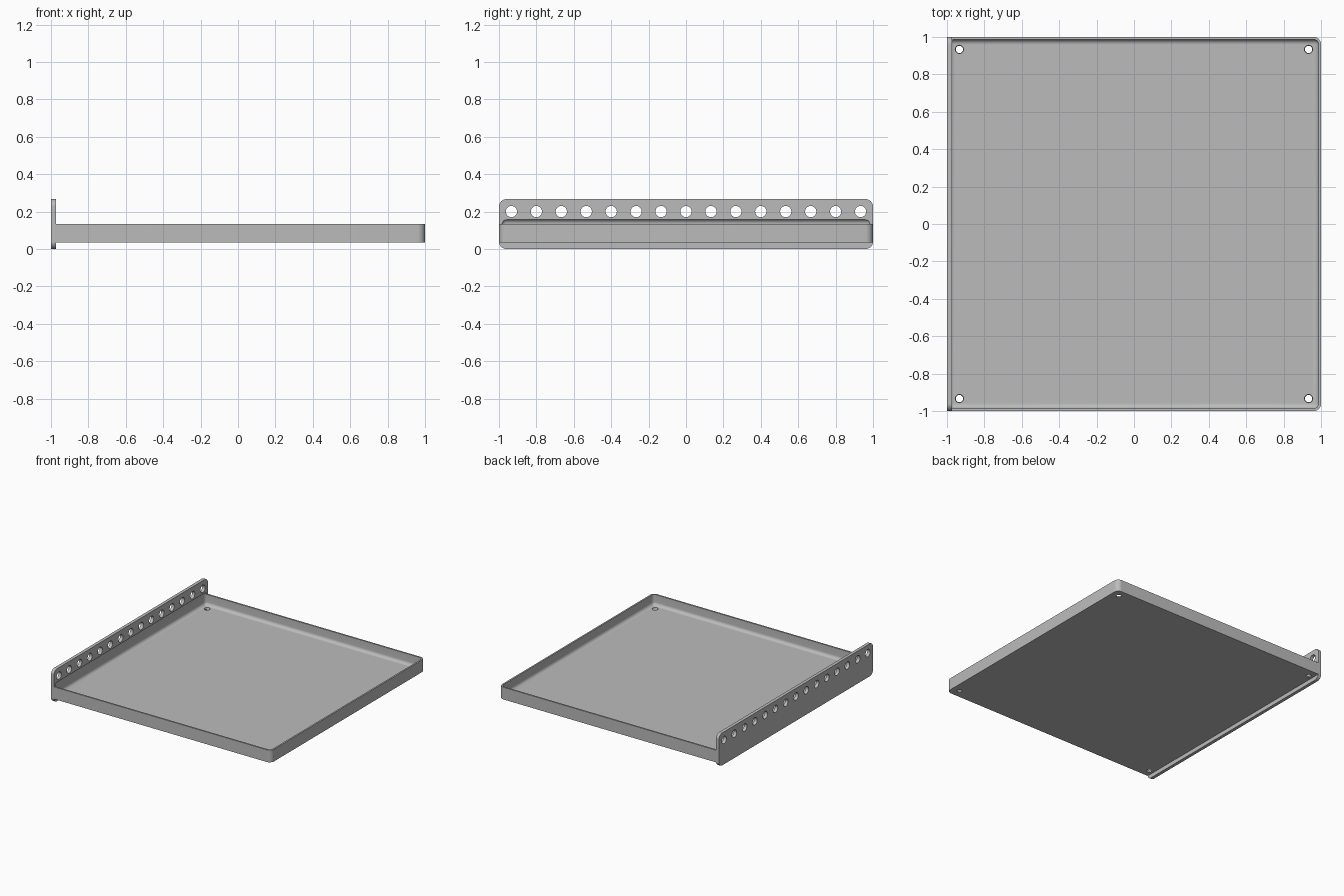
import bpy, bmesh, math
from mathutils import Matrix

old = bpy.data.objects.get("Cube")
if old:
    bpy.data.objects.remove(old, do_unlink=True)

U = 2 / 15             # hole pitch, the grid unit of the part
WALL = U / 10          # wall and floor thickness
FILLET = U / 5         # inner rounding, also the plate thickness
CORNER = WALL + FILLET
BASE, RIM = U / 4, U   # tray underside and rim heights

grey = bpy.data.materials.new("plain grey")
grey.use_nodes = True
grey.diffuse_color = (0.5, 0.5, 0.5, 1)
grey.node_tree.nodes["Principled BSDF"].inputs["Base Color"].default_value = (0.5, 0.5, 0.5, 1)


def make(name, bm):
    bmesh.ops.recalc_face_normals(bm, faces=bm.faces)
    mesh = bpy.data.meshes.new(name)
    bm.to_mesh(mesh)
    bm.free()
    mesh.materials.append(grey)
    obj = bpy.data.objects.new(name, mesh)
    bpy.context.collection.objects.link(obj)
    return obj


def block(name, lo, hi, radius, pick, segments=8):
    """Box between two corners, with the edges chosen by pick rounded."""
    bm = bmesh.new()
    bmesh.ops.create_cube(bm, size=1)
    for v in bm.verts:
        v.co = [a + (b - a) * (c + 0.5) for a, b, c in zip(lo, hi, v.co)]
    edges = [e for e in bm.edges if pick(e.verts[0].co, e.verts[1].co)]
    bmesh.ops.bevel(bm, geom=edges, offset=radius, segments=segments,
                    profile=0.5, affect='EDGES')
    return make(name, bm)


def combine(target, other, operation):
    mod = target.modifiers.new(operation.lower(), 'BOOLEAN')
    mod.operation, mod.solver, mod.object = operation, 'EXACT', other
    bpy.ops.object.select_all(action='DESELECT')
    bpy.context.view_layer.objects.active = target
    target.select_set(True)
    bpy.ops.object.modifier_apply(modifier=mod.name)
    bpy.data.objects.remove(other, do_unlink=True)


# Tray body: the two upright corners away from the plate are rounded
tray = block("tray_with_mounting_plate", (-1, -1, BASE), (1, 1, RIM), CORNER,
             lambda a, b: a.x > 0.9 and b.x > 0.9 and abs(a.z - b.z) > 0.01)

# Mounting plate: all four corners rounded
plate = block("mounting_plate", (-1, -1, 0), (FILLET - 1, 1, 2 * U), CORNER,
              lambda a, b: abs(a.x - b.x) > 0.01)
combine(tray, plate, 'UNION')

# Hollow with every edge rounded, reaching slightly into the plate
inner = 1 - WALL
hollow = block("hollow_cutter", (-inner, -inner, BASE + WALL),
               (inner, inner, RIM + FILLET), FILLET, lambda a, b: True)
combine(tray, hollow, 'DIFFERENCE')

# Row of holes through the plate, and a tapered hole in each floor corner
bm = bmesh.new()
for i in range(-7, 8):
    bmesh.ops.create_cone(
        bm, cap_ends=True, segments=32, radius1=0.03, radius2=0.03, depth=0.1,
        matrix=Matrix.Translation((-1, i * U, 1.5 * U)) @ Matrix.Rotation(math.pi / 2, 4, 'Y'))
for x in (-7 * U, 7 * U):
    for y in (-7 * U, 7 * U):
        bmesh.ops.create_cone(
            bm, cap_ends=True, segments=32, radius1=0.018, radius2=0.024, depth=2 * WALL,
            matrix=Matrix.Translation((x, y, BASE + WALL / 2)))
combine(tray, make("hole_cutter", bm), 'DIFFERENCE')

# Smooth the rounded parts, keep the edges crisp
bpy.ops.object.select_all(action='DESELECT')
bpy.context.view_layer.objects.active = tray
tray.select_set(True)
bpy.ops.object.shade_smooth_by_angle(angle=math.radians(30))
